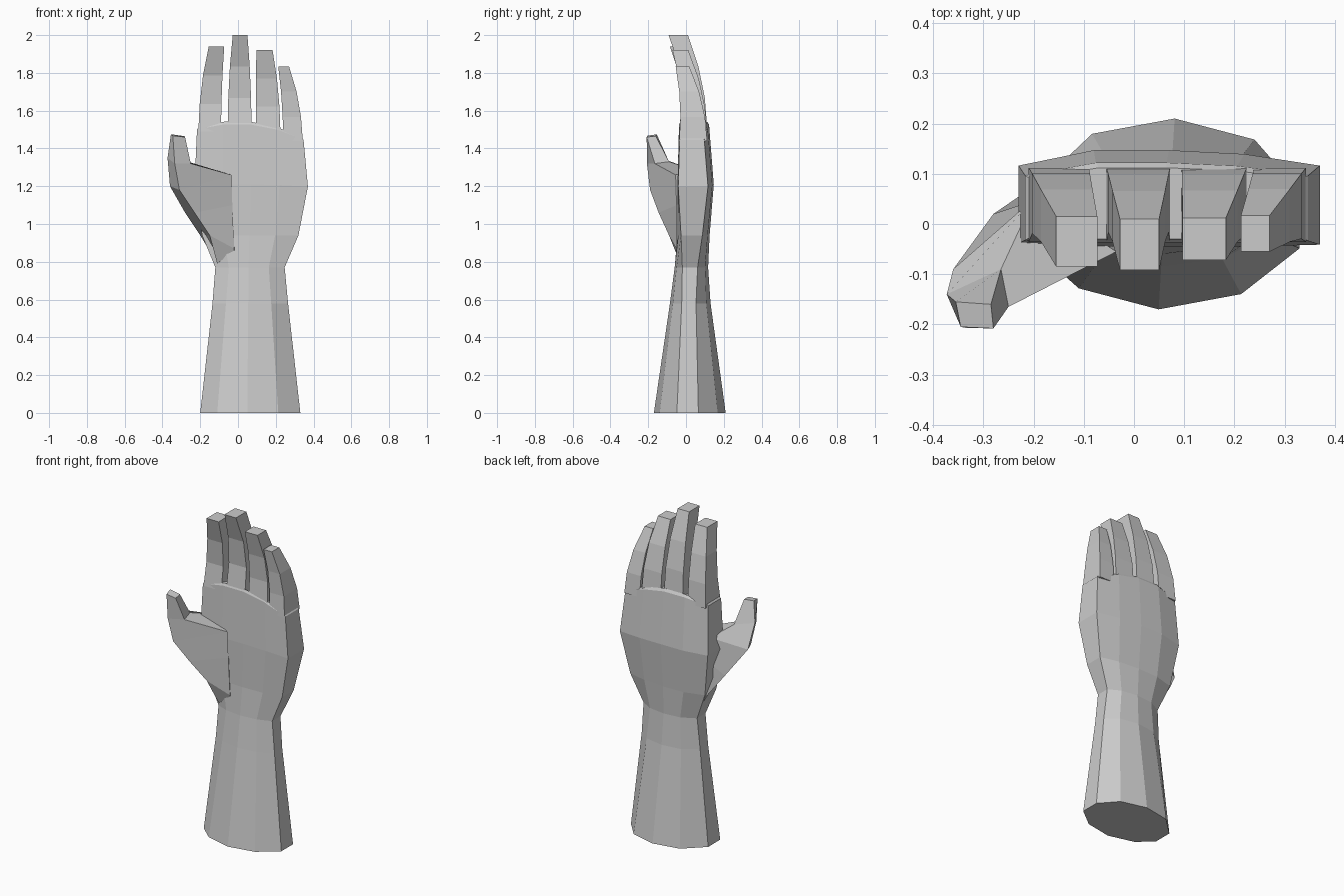
import bpy, bmesh


def loft(name, rings):
    """Skin a list of equal-length point rings into a closed flat-shaded solid."""
    bm = bmesh.new()
    loops = [[bm.verts.new(p) for p in ring] for ring in rings]
    n = len(loops[0])
    for a, b in zip(loops, loops[1:]):
        for i in range(n):
            j = (i + 1) % n
            bm.faces.new((a[i], a[j], b[j], b[i]))
    bm.faces.new(loops[0][::-1])
    bm.faces.new(loops[-1])
    bmesh.ops.recalc_face_normals(bm, faces=bm.faces)
    mesh = bpy.data.meshes.new(name)
    bm.to_mesh(mesh)
    bm.free()
    obj = bpy.data.objects.new(name, mesh)
    bpy.context.collection.objects.link(obj)
    return obj


# Forearm and palm: ten-sided section blending from oval to flat slab
oval = [(0, .32), (.17, .11), (.47, 0), (.78, .08), (1, .32),
        (1, .62), (.83, .89), (.53, 1), (.22, .92), (0, .63)]
slab = [(0, .03), (.25, 0), (.5, 0), (.75, 0), (1, .02),
        (1, .84), (.75, .96), (.5, 1), (.25, 1), (0, .84)]


def section(z, x0, x1, y0, y1, mix, droop):
    ring = []
    for (a, b), (c, d) in zip(oval, slab):
        u, v = a + (c - a) * mix, b + (d - b) * mix
        ring.append((x0 + (x1 - x0) * u, y0 + (y1 - y0) * v,
                     z - droop * (u - .37) ** 2))
    return ring


loft("forearm_and_palm", [section(*s) for s in [
    (0.00, -.20, .33, -.17, .21, 0, 0),
    (0.58, -.135, .265, -.085, .13, .1, 0),
    (0.77, -.12, .247, -.06, .117, .3, 0),
    (0.94, -.19, .32, -.045, .125, .7, 0),
    (1.21, -.23, .37, -.045, .147, 1, .03),
    (1.53, -.217, .347, -.037, .122, 1, .21),
    (1.545, -.205, .335, -.03, .112, 1, .21)]])

# Fingers: name, base z, tip z, base x range, tip x range, tip y range
fingers = [
    ("index_finger", 1.49, 1.94, -.21, -.09, -.155, -.073, -.085, .015),
    ("middle_finger", 1.51, 2.00, -.055, .072, -.028, .05, -.092, .01),
    ("ring_finger", 1.48, 1.92, .095, .225, .097, .183, -.072, .012),
    ("little_finger", 1.44, 1.835, .24, .343, .213, .27, -.055, .017)]
# Joints: height fraction, width taper, front curl, back curl
joints = [(0, 0, 0, 0), (.32, .13, -.35, .12), (.66, .45, -.02, .45), (1, 1, 1, 1)]
for name, z0, z1, a0, a1, b0, b1, f1, k1 in fingers:
    rings = []
    for t, w, f, k in joints:
        z = z0 + (z1 - z0) * t
        xa, xb = a0 + (b0 - a0) * w, a1 + (b1 - a1) * w
        yf, yb = -.036 + (f1 + .036) * f, .112 + (k1 - .112) * k
        rings.append([(xa, yf, z), (xb, yf, z), (xb, yb, z), (xa, yb, z)])
    loft(name, rings)

# Thumb: corners run outer back, outer front, inner front, inner back
loft("thumb", [
    [(-.11, .07, .79), (-.11, -.03, .79), (-.02, -.045, .86), (0, .05, .86)],
    [(-.20, .075, .94), (-.15, -.09, .94), (-.02, -.05, .87), (0, .05, .95)],
    [(-.28, .02, 1.06), (-.23, -.145, 1.06), (-.03, -.05, 1.1), (-.1, .08, 1.2)],
    [(-.36, -.09, 1.2), (-.31, -.19, 1.18), (-.035, -.055, 1.26), (-.2, .05, 1.285)],
    [(-.373, -.14, 1.35), (-.335, -.207, 1.32), (-.25, -.165, 1.32), (-.265, -.09, 1.33)],
    [(-.355, -.155, 1.475), (-.345, -.205, 1.467), (-.28, -.208, 1.46), (-.285, -.16, 1.465)]])
